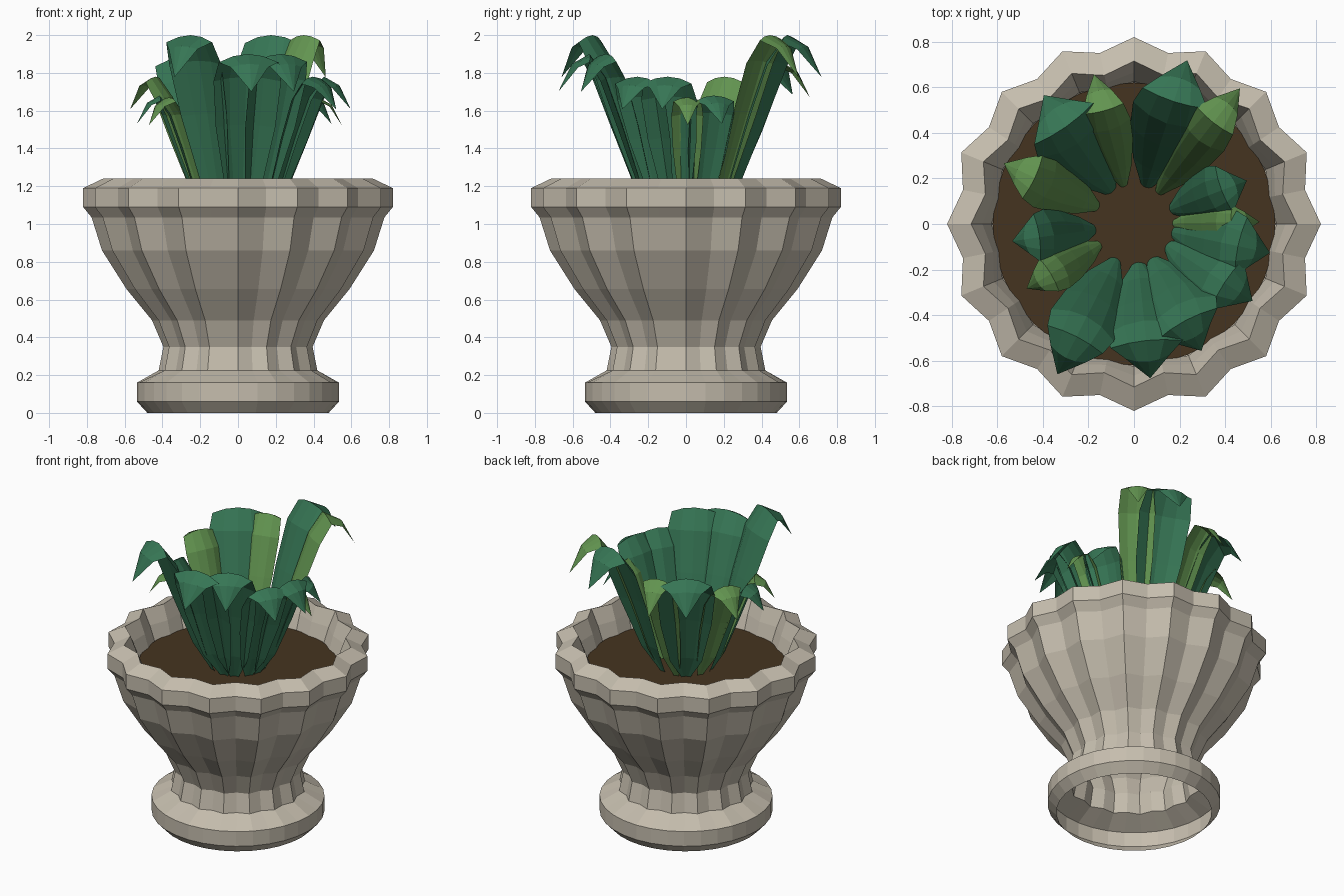
import bpy, bmesh, math

if "Cube" in bpy.data.objects:
    bpy.data.objects.remove(bpy.data.objects["Cube"])

def material(name, rgb):
    m = bpy.data.materials.new(name)
    m.diffuse_color = (*rgb, 1)
    m.use_nodes = True
    m.node_tree.nodes["Principled BSDF"].inputs["Base Color"].default_value = m.diffuse_color
    return m

STONE = material("stone", (0.56, 0.51, 0.42))
SOIL = material("soil", (0.06, 0.034, 0.014))
DARK = material("dark_green", (0.037, 0.18, 0.09))
LIGHT = material("light_green", (0.122, 0.296, 0.08))

def finish(bm, name, mat):
    me = bpy.data.meshes.new(name)
    bm.to_mesh(me)
    bm.free()
    me.materials.append(mat)
    ob = bpy.data.objects.new(name, me)
    bpy.context.collection.objects.link(ob)
    return ob

def bridge(bm, a, b, closed):
    n = len(a)
    for i in range(n if closed else n - 1):
        j = (i + 1) % n
        bm.faces.new((a[i], a[j], b[j], b[i]))

# Fluted urn: (ridge radius, groove radius, height) from the open foot, over the rim, down inside
PROFILE = [
    (0.48, 0.48, 0.0), (0.535, 0.535, 0.06), (0.535, 0.535, 0.16),
    (0.42, 0.395, 0.225), (0.395, 0.37, 0.35), (0.455, 0.425, 0.49),
    (0.59, 0.55, 0.655), (0.72, 0.67, 0.86), (0.775, 0.72, 1.035),
    (0.82, 0.765, 1.09), (0.82, 0.765, 1.19), (0.715, 0.665, 1.24),
    (0.665, 0.63, 1.14), (0.625, 0.60, 1.03),
]
SIDES = 32
bm = bmesh.new()
rings = []
for ridge, groove, z in PROFILE:
    ring = []
    for i in range(SIDES):
        a = 2 * math.pi * i / SIDES
        r = groove if i % 2 else ridge
        ring.append(bm.verts.new((r * math.cos(a), r * math.sin(a), z)))
    rings.append(ring)
for lower, upper in zip(rings, rings[1:]):
    bridge(bm, lower, upper, True)
finish(bm, "urn", STONE)

# Soil disc
bm = bmesh.new()
bmesh.ops.create_circle(bm, cap_ends=True, segments=SIDES, radius=0.62)
soil = finish(bm, "soil", SOIL)
soil.location.z = 1.05

# Arched leaf: (outward fraction, height fraction, width fraction) along its length
ARCH = [(0, 0, 0.1), (0.15, 0.21, 0.55), (0.34, 0.57, 0.88), (0.51, 0.86, 1.0),
        (0.68, 1.0, 0.88), (0.86, 0.94, 0.55), (1.0, 0.77, 0.0)]
BASE_R, BASE_Z = 0.16, 1.03

def leaf(name, azimuth, reach, top, half_width, mat):
    a = math.radians(azimuth)
    out, side = (math.cos(a), math.sin(a)), (-math.sin(a), math.cos(a))
    path = [(BASE_R + f * (reach - BASE_R), BASE_Z + g * (top - BASE_Z), w * half_width)
            for f, g, w in ARCH]
    bm = bmesh.new()
    rows = []
    for k, (r, z, w) in enumerate(path):
        p, q = path[max(k - 1, 0)], path[min(k + 1, len(path) - 1)]
        dr, dz = q[0] - p[0], q[1] - p[1]
        length = math.hypot(dr, dz)
        row = []
        for u in ((-1, -0.5, 0, 0.5, 1) if w else (0,)):
            drop = 0.3 * w * u * u          # the blade's edges fold away from its midrib
            rr, zz = r + drop * dz / length, z - drop * dr / length
            row.append(bm.verts.new((out[0] * rr + side[0] * u * w,
                                     out[1] * rr + side[1] * u * w, zz)))
        rows.append(row)
    for lower, upper in zip(rows[:-1], rows[1:-1]):
        bridge(bm, lower, upper, False)
    tip = rows[-1][0]
    for i in range(4):
        bm.faces.new((rows[-2][i], rows[-2][i + 1], tip))
    finish(bm, name, mat)

# Leaves: azimuth, tip radius, crest height, half width, colour
LEAVES = [
    (72, 0.755, 2.0, 0.17, DARK), (52, 0.755, 2.0, 0.115, LIGHT),
    (21, 0.53, 1.68, 0.125, DARK), (1, 0.55, 1.67, 0.085, LIGHT),
    (-12, 0.61, 1.78, 0.15, DARK), (-33, 0.62, 1.78, 0.15, DARK),
    (-62, 0.63, 1.90, 0.17, DARK), (-84, 0.68, 1.90, 0.18, DARK),
    (-117, 0.74, 2.0, 0.155, DARK), (-149, 0.55, 1.67, 0.095, LIGHT),
    (188, 0.54, 1.68, 0.12, DARK), (155, 0.63, 1.78, 0.12, LIGHT),
    (125, 0.69, 1.88, 0.18, DARK), (105, 0.68, 1.86, 0.105, LIGHT),
]
for i, spec in enumerate(LEAVES):
    leaf(f"leaf_{i + 1}", *spec)
